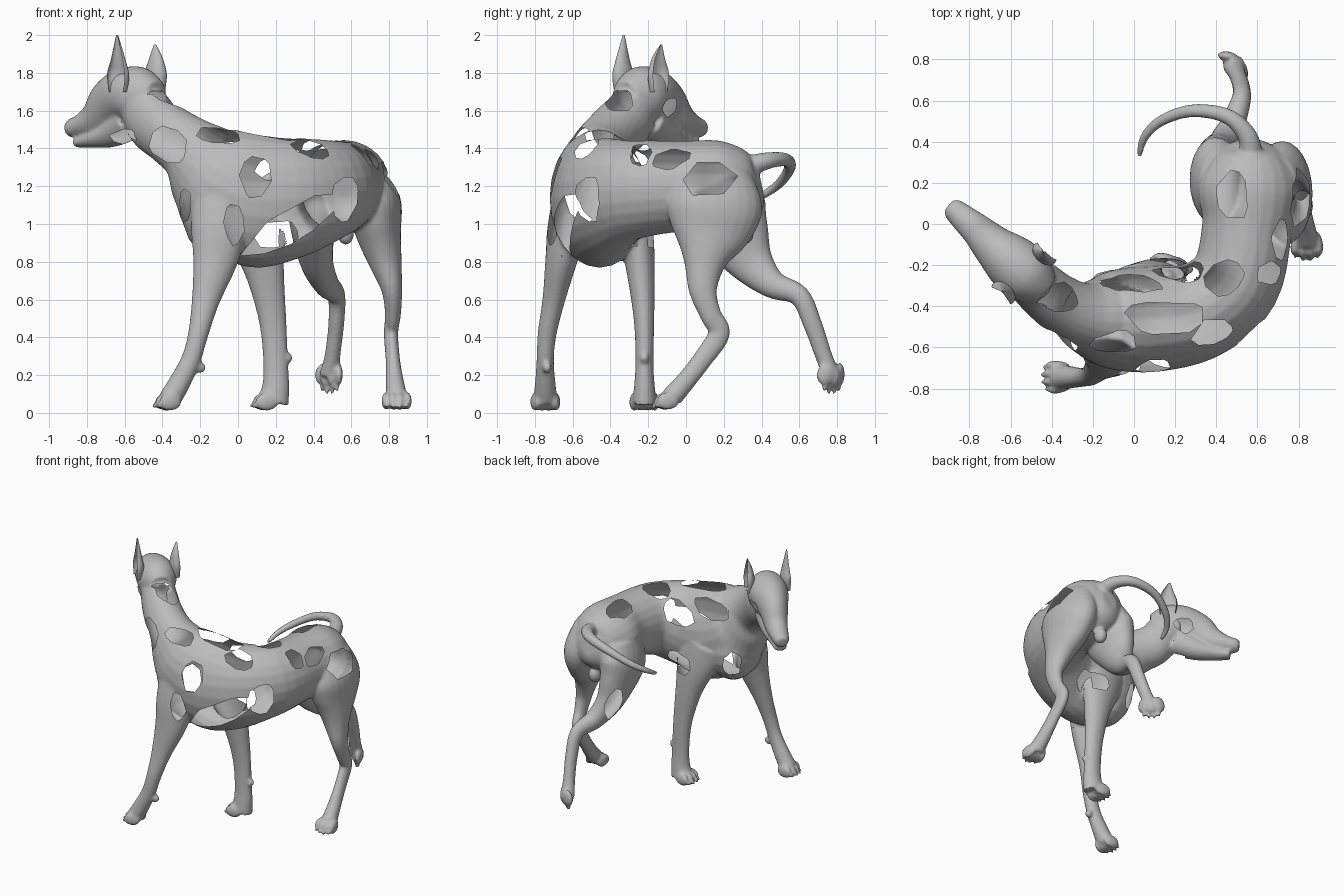
import bpy, bmesh, math, random
from mathutils import Vector, Matrix
from mathutils.bvhtree import BVHTree

random.seed(4)
if "Cube" in bpy.data.objects:
    bpy.data.objects.remove(bpy.data.objects["Cube"], do_unlink=True)

UP = Vector((0, 0, 1))
FACING = Vector((-.74, .67, 0)).normalized()
ACROSS = FACING.cross(UP)

grey = bpy.data.materials.new("plain grey")
grey.use_nodes = True
grey.diffuse_color = (.5, .5, .5, 1)
grey.node_tree.nodes["Principled BSDF"].inputs["Base Color"].default_value = (.5, .5, .5, 1)


def smooth_path(stations, steps=5):
    """Catmull-Rom through stations of x, y, z, half width, half depth."""
    pts = [Vector(s) for s in stations]
    pts = [pts[0]] + pts + [pts[-1]]
    out = []
    for a, b, c, d in zip(pts, pts[1:], pts[2:], pts[3:]):
        for k in range(steps):
            t = k / steps
            out.append(b + (c - a) * (t / 2) + (a * 2 - b * 5 + c * 4 - d) * (t * t / 2)
                       + (b * 3 - a - c * 3 + d) * (t ** 3 / 2))
    return out + [pts[-1]]


def sweep(bm, stations, side=None, first=0, arc=math.tau, sides=24, lean=1):
    """Loft ellipses along a path; a partial arc leaves an open shell, a low lean keeps rings upright."""
    path = smooth_path(stations)
    closed = arc >= math.tau
    rings = []
    for i, p in enumerate(path):
        centre = Vector(p[:3])
        tangent = Vector(path[min(i + 1, len(path) - 1)][:3]) - Vector(path[max(i - 1, 0)][:3])
        tangent.z *= lean
        tangent.normalize()
        s = Vector(side) if side else tangent.cross(UP)
        s = (s - tangent * s.dot(tangent)).normalized()
        u = s.cross(tangent)
        ring = []
        for k in range(sides if closed else sides + 1):
            ang = first + arc * k / sides
            ring.append(bm.verts.new(centre + s * p[3] * math.cos(ang) + u * p[4] * math.sin(ang)))
        rings.append(ring)
    for r, q in zip(rings, rings[1:]):
        for k in range(sides):
            j = (k + 1) % len(r)
            bm.faces.new((r[k], r[j], q[j], q[k]))
    if closed:
        bm.faces.new(rings[0][::-1])
        bm.faces.new(rings[-1])


def blob(bm, centre, size, forward=(1, 0, 0)):
    turn = Vector(forward).to_track_quat('X', 'Z')
    bmesh.ops.create_uvsphere(bm, u_segments=16, v_segments=10, radius=1,
                              matrix=Matrix.LocRotScale(Vector(centre), turn, Vector(size)))


def paw(bm, centre, forward):
    """Four toes fanned side by side, each with a claw."""
    f = Vector(forward).normalized()
    side = f.cross(UP).normalized()
    for k in (-1.5, -.5, .5, 1.5):
        toe = Vector(centre) + side * k * .036 - f * abs(k) * .014
        blob(bm, toe, (.062, .024, .048), f + side * k * .12)
        blob(bm, toe + f * .055 - UP * .018, (.025, .011, .016), f - UP * .4)


def finish(name, mesh):
    ob = bpy.data.objects.new(name, mesh)
    bpy.context.collection.objects.link(ob)
    mesh.materials.clear()
    mesh.materials.append(grey)
    bpy.ops.object.select_all(action='DESELECT')
    ob.select_set(True)
    bpy.context.view_layer.objects.active = ob
    bpy.ops.object.shade_smooth_by_angle(angle=math.radians(50))


def to_mesh(bm, name):
    mesh = bpy.data.meshes.new(name)
    bm.to_mesh(mesh)
    bm.free()
    return mesh


skin = bmesh.new()

# Torso from rump round the bent spine to the upper neck
sweep(skin, [(.56, .4, 1.21, .06, .08), (.56, .34, 1.19, .17, .18), (.56, .18, 1.2, .25, .24),
             (.55, -.02, 1.2, .22, .24), (.49, -.28, 1.18, .225, .265), (.31, -.425, 1.14, .24, .32),
             (.08, -.46, 1.13, .26, .36), (-.11, -.465, 1.2, .24, .31), (-.205, -.455, 1.3, .195, .245),
             (-.285, -.43, 1.405, .155, .18), (-.38, -.375, 1.485, .14, .165),
             (-.47, -.3, 1.56, .13, .165), (-.53, -.25, 1.65, .115, .13)], lean=.42)
blob(skin, (-.1, -.46, 1.08), (.2, .24, .27))

# Head, lower jaw and brows
sweep(skin, [(-.44, -.32, 1.66, .09, .1), (-.52, -.25, 1.68, .14, .15), (-.6, -.18, 1.68, .135, .145),
             (-.68, -.11, 1.635, .105, .13), (-.75, -.04, 1.56, .083, .095), (-.83, .03, 1.52, .066, .062),
             (-.875, .07, 1.508, .055, .052), (-.898, .09, 1.503, .038, .036)])
sweep(skin, [(-.57, -.2, 1.55, .1, .11), (-.67, -.11, 1.48, .08, .075),
             (-.77, -.03, 1.448, .06, .045), (-.85, .045, 1.43, .045, .026)])
for sign in (-1, 1):
    blob(skin, Vector((-.67, -.12, 1.69)) + ACROSS * sign * .075, (.05, .03, .03), FACING)

# Front legs
sweep(skin, [(-.07, -.58, 1.17, .12, .18), (-.1, -.63, .97, .105, .15), (-.12, -.66, .81, .085, .12),
             (-.17, -.7, .6, .06, .075), (-.21, -.735, .42, .05, .054), (-.25, -.745, .28, .046, .052),
             (-.315, -.745, .15, .055, .058), (-.36, -.745, .075, .065, .06)], (0, 1, 0))
sweep(skin, [(.05, -.3, 1.1, .11, .2), (.1, -.26, .92, .09, .15), (.14, -.24, .75, .075, .105),
             (.175, -.225, .55, .058, .078), (.192, -.22, .4, .05, .068), (.2, -.22, .25, .048, .066),
             (.2, -.22, .14, .055, .072), (.185, -.22, .055, .065, .085)], (0, 1, 0))
paw(skin, (-.385, -.745, .058), (-1, -.1, 0))
paw(skin, (.13, -.22, .058), (-1, 0, 0))
for spur in ((-.2, -.735, .24), (.26, -.22, .29)):
    blob(skin, spur, (.03, .025, .03))

# Hind legs, one planted and one stretched back
sweep(skin, [(.68, .15, 1.27, .12, .19), (.72, .15, 1.1, .145, .255), (.745, .13, .95, .12, .21),
             (.78, .1, .8, .088, .115), (.815, .09, .65, .055, .075), (.82, .13, .52, .042, .057),
             (.81, .175, .42, .038, .058), (.82, .085, .28, .038, .052), (.83, 0, .17, .047, .052),
             (.84, -.075, .085, .057, .058)], (1, 0, 0))
sweep(skin, [(.43, .18, 1.2, .12, .18), (.4, .21, 1.06, .13, .22), (.4, .27, .93, .11, .18),
             (.42, .35, .79, .085, .12), (.47, .46, .68, .065, .075), (.52, .6, .62, .048, .055),
             (.52, .67, .47, .042, .05), (.5, .73, .3, .042, .045), (.485, .77, .2, .055, .047)], (1, 0, 0))
paw(skin, (.84, -.115, .062), (0, -1, -.1))
paw(skin, (.49, .775, .185), (-.1, -.1, -1))
blob(skin, (.57, .31, .95), (.045, .05, .06))

# Tail curling round behind the hips
sweep(skin, [(.57, .32, 1.3, .06, .06), (.55, .43, 1.335, .048, .045), (.45, .525, 1.34, .038, .036),
             (.28, .55, 1.3, .032, .03), (.13, .5, 1.22, .027, .026), (.05, .42, 1.16, .022, .022),
             (.025, .33, 1.11, .014, .014)], sides=16)

# Fuse the parts into one skin
bmesh.ops.recalc_face_normals(skin, faces=skin.faces)
rough = bpy.data.objects.new("rough_body", to_mesh(skin, "rough_body"))
bpy.context.collection.objects.link(rough)
fuse = rough.modifiers.new("fuse", 'REMESH')
fuse.mode = 'VOXEL'
fuse.voxel_size = .011
soften = rough.modifiers.new("soften", 'SMOOTH')
soften.factor = .5
soften.iterations = 4
ready = rough.evaluated_get(bpy.context.evaluated_depsgraph_get())
bm = bmesh.new()
bm.from_mesh(ready.to_mesh())
ready.to_mesh_clear()
bpy.data.objects.remove(rough, do_unlink=True)

# Ragged holes torn through the skin: (right, up) axes, then across, up, half sizes, tilt
X, Y = Vector((1, 0, 0)), Vector((0, 1, 0))
HOLES = [
    # near flank, neck and cheek
    (X, UP, [(-.37, 1.42, .11, .09, 0), (-.6, 1.46, .08, .04, 0), (.09, 1.25, .085, .11, 0),
             (-.02, 1, .055, .11, 0), (.3, 1, .3, .075, .5), (-.28, 1.1, .03, .1, 0)]),
    # withers and side of the back
    (X, Y + UP, [(-.1, .63, .12, .06, 0), (.38, .62, .1, .075, 0)]),
    # outer bend of the flank
    (X + Y, UP, [(.035, 1.13, .1, .11, 0)]),
    # hip and nape
    (Y, UP, [(.13, 1.24, .14, .1, 0), (-.35, 1.65, .075, .06, 0)]),
    # upper hip
    (Y, UP - X, [(-.24, .5, .06, .08, 0), (-.08, .45, .1, .06, 0)]),
    # along the back
    (X, Y, [(.15, -.45, .2, .08, 0), (.44, -.27, .1, .08, .5), (.48, .14, .075, .13, 0)]),
    # far flank and thigh
    (-X - Y, UP, [(0, 1.31, .09, .08, 0), (.22, 1.38, .1, .065, 0), (0, .95, .06, .07, 0),
                  (.34, 1, .07, .1, 0), (-.53, .8, .06, .12, -.3)]),
    # far cheek
    (FACING, UP, [(.34, 1.62, .065, .05, 0)]),
]


def tear(tree, right, up, u, v, ru, rv, tilt):
    out = right.cross(up)
    hit = tree.ray_cast(right * u + up * v + out * 3, -out)[0]
    r = right * math.cos(tilt) + up * math.sin(tilt)
    w = up * math.cos(tilt) - right * math.sin(tilt)
    reach = max(ru, rv) * 1.5 + .03
    faces = [f for f in bm.faces if (f.calc_center_median() - hit).length < reach
             and f.normal.dot(out) > .1]
    geom = list({e for f in faces for e in (f, *f.edges, *f.verts)})
    planes = []
    for k in range(9):
        ang = math.tau * k / 9 + random.uniform(-.2, .2)
        c, s, wob = math.cos(ang), math.sin(ang), random.uniform(.82, 1.08)
        co = hit + (r * ru * c + w * rv * s) * wob
        no = (r * c / ru + w * s / rv).normalized()
        planes.append((co, no))
        geom = bmesh.ops.bisect_plane(bm, geom=geom, dist=1e-5, plane_co=co, plane_no=no)["geom"]
    gone = [f for f in geom if isinstance(f, bmesh.types.BMFace)
            and all((f.calc_center_median() - co).dot(no) < 0 for co, no in planes)]
    bmesh.ops.delete(bm, geom=gone, context='FACES')


bm.normal_update()
tree = BVHTree.FromBMesh(bm)
for right, up, holes in HOLES:
    for hole in holes:
        tear(tree, right.normalized(), up.normalized(), *hole)
finish("body", to_mesh(bm, "body"))

# Upright cupped ears, open to the outside
for name, base, tip, sign in (("left_ear", (-.635, -.335), (-.64, -.33, 2), 1),
                              ("right_ear", (-.435, -.145), (-.44, -.13, 1.95), -1)):
    ear = bmesh.new()
    sweep(ear, [(*base, 1.7, .055, .04 * sign), (*base, 1.79, .068, .045 * sign),
                (*base, 1.87, .045, .03 * sign), (*tip, .006, .005 * sign)],
          FACING, first=-.4, arc=math.pi + .8, sides=14)
    finish(name, to_mesh(ear, name))
